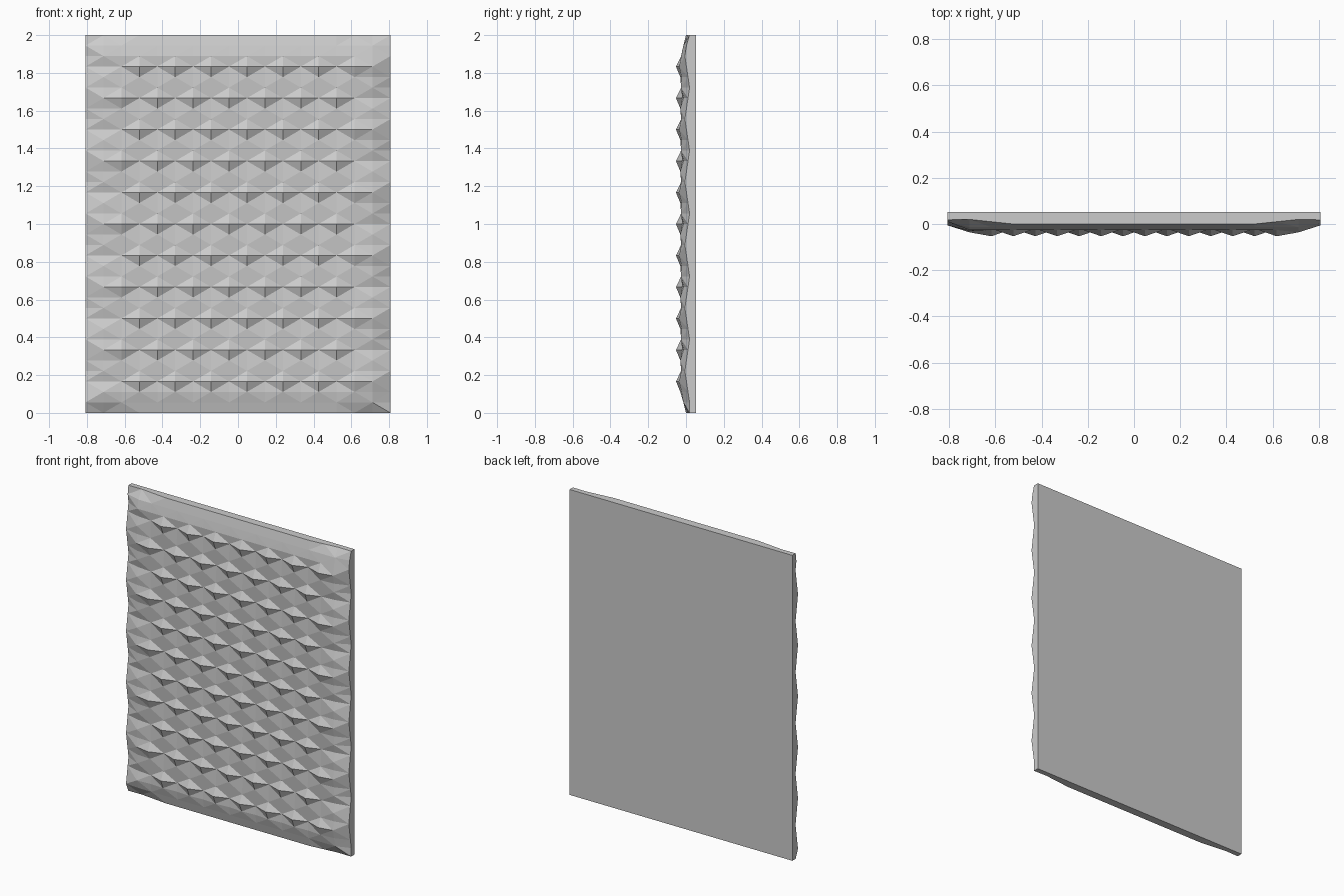
import bpy, bmesh

if "Cube" in bpy.data.objects:
    bpy.data.objects.remove(bpy.data.objects["Cube"])

# Panel lattice: 17 columns x 36 rows of half-diamonds
COLS, ROWS = 17, 36
HALF_W, HEIGHT, BACK = 0.807, 2.0, 0.053
APEX = -0.053
RELIEF = (-0.02, -0.026, -0.03)      # lattice depth, repeating every three rows


def wave(r, peak):
    """Zigzag depth of the left / right border."""
    d = (r - peak) % 6
    return -0.006 + 0.025 * min(d, 6 - d) / 3


def lattice(r):
    if r in (1, ROWS - 1):
        return -0.014
    return RELIEF[r % 3]


def depth(j, r):
    # top and bottom borders recede towards the corners
    if r in (0, ROWS):
        e = min(j, COLS - j)
        return max(0.0, 0.02 * (1 - max(0, e - 1) / 2)) if 0 < j < COLS else 0.018
    # side borders
    if j == 0:
        return wave(r, 1)
    if j == COLS:
        return wave(r, 4)
    if (j + r) % 2:                   # diamond corner
        if r % 3 == 0 and j in (1, COLS - 1):
            return -0.036
        return lattice(r)
    if r % 3 == 0:                    # pyramid apex
        return APEX if 2 <= j <= COLS - 2 else -0.012
    if r in (1, ROWS - 1):
        return -0.014
    return (RELIEF[(r - 1) % 3] + RELIEF[(r + 1) % 3]) / 2   # flat tile centre


bm = bmesh.new()

# Faceted front
grid = [[bm.verts.new((-HALF_W + 2 * HALF_W * j / COLS, depth(j, r), HEIGHT * r / ROWS))
         for j in range(COLS + 1)] for r in range(ROWS + 1)]
for r in range(ROWS):
    for j in range(COLS):
        a, b = grid[r][j], grid[r][j + 1]
        c, d = grid[r + 1][j + 1], grid[r + 1][j]
        if (j + r) % 2:
            bm.faces.new((a, b, c))
            bm.faces.new((a, c, d))
        else:
            bm.faces.new((a, b, d))
            bm.faces.new((b, c, d))

# Side walls and flat back
border = [e for e in bm.edges if e.is_boundary]
res = bmesh.ops.extrude_edge_only(bm, edges=border)
for v in res["geom"]:
    if isinstance(v, bmesh.types.BMVert):
        v.co.y = BACK
rim = [e for e in res["geom"] if isinstance(e, bmesh.types.BMEdge) and e.is_boundary]
bmesh.ops.contextual_create(bm, geom=rim)
bmesh.ops.recalc_face_normals(bm, faces=bm.faces)

mesh = bpy.data.meshes.new("diamond_wall_panel")
bm.to_mesh(mesh)
bm.free()
panel = bpy.data.objects.new("diamond_wall_panel", mesh)
bpy.context.collection.objects.link(panel)
